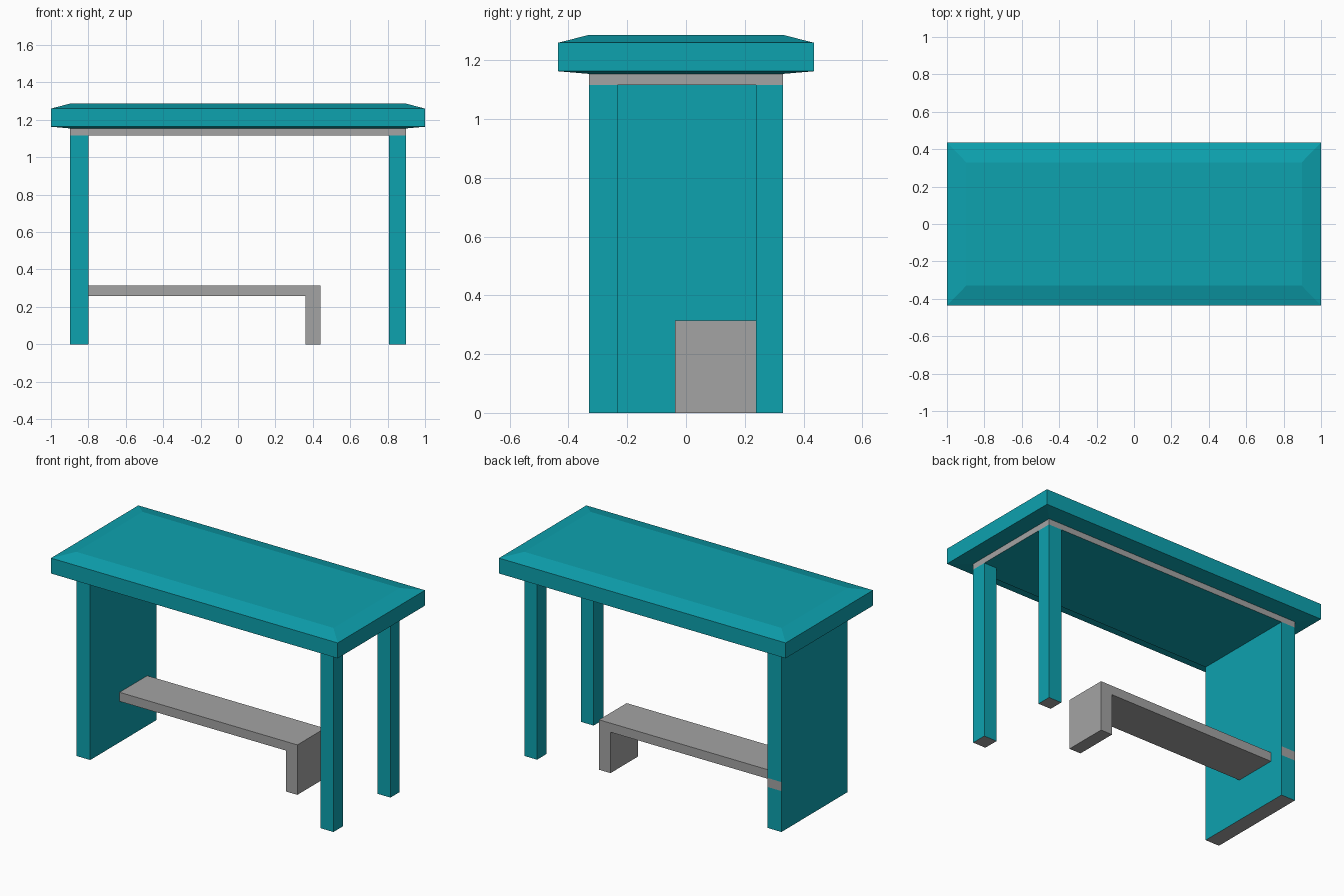
import bpy, bmesh
from mathutils import Vector

if "Cube" in bpy.data.objects:
    bpy.data.objects.remove(bpy.data.objects["Cube"])


def material(name, rgb):
    m = bpy.data.materials.new(name)
    m.diffuse_color = (*rgb, 1)
    m.use_nodes = True
    m.node_tree.nodes["Principled BSDF"].inputs["Base Color"].default_value = m.diffuse_color
    return m


teal = material("teal_paint", (0.004, 0.36, 0.43))
grey = material("bare_grey", (0.37, 0.37, 0.37))


def finish(name, bm, is_grey):
    """Turn a bmesh into an object; is_grey(face) picks the unpainted faces."""
    bmesh.ops.recalc_face_normals(bm, faces=bm.faces)
    bm.normal_update()
    me = bpy.data.meshes.new(name)
    me.materials.append(teal)
    me.materials.append(grey)
    for f in bm.faces:
        f.material_index = 1 if is_grey(f) else 0
    bm.to_mesh(me)
    bm.free()
    ob = bpy.data.objects.new(name, me)
    bpy.context.collection.objects.link(ob)
    return ob


def loft(sections):
    """Stack rectangles (x0, x1, y0, y1, z) into a closed solid."""
    bm = bmesh.new()
    rings = [[bm.verts.new(p) for p in
              ((x0, y0, z), (x1, y0, z), (x1, y1, z), (x0, y1, z))]
             for x0, x1, y0, y1, z in sections]
    for a, b in zip(rings, rings[1:]):
        for i in range(4):
            j = (i + 1) % 4
            bm.faces.new((a[i], a[j], b[j], b[i]))
    bm.faces.new(rings[0][::-1])
    bm.faces.new(rings[-1])
    return bm


def faces_down(f):
    return f.normal.z < -0.9


OUTER = (-1, 1, -0.435, 0.435)
INNER = (-0.897, 0.897, -0.33, 0.33)
UNDER, SEAM = 1.117, 1.154

# Table top with chamfered upper and lower faces
finish("table_top", loft([(*INNER, SEAM), (*OUTER, 1.163),
                          (*OUTER, 1.26), (*INNER, 1.287)]),
       lambda f: False)

# Support plate: bare edges, painted underside
finish("support_plate", loft([(*INNER, UNDER), (*INNER, SEAM)]),
       lambda f: abs(f.normal.z) < 0.5)

# Two square legs on the right
for name, y0, y1 in (("front_leg", -0.33, -0.233), ("back_leg", 0.238, 0.33)):
    finish(name, loft([(0.808, 0.897, y0, y1, 0),
                       (0.808, 0.897, y0, y1, UNDER)]), faces_down)

# Solid side panel on the left, with a bare strip on its back edge
side = (-0.897, -0.8, -0.33, 0.33)
finish("side_panel", loft([(*side, z) for z in (0, 0.258, 0.315, UNDER)]),
       lambda f: faces_down(f) or (f.normal.y > 0.9 and
                                   0.26 < f.calc_center_median().z < 0.315))

# Low footrest shelf: L-shaped profile extruded in depth
bm = bmesh.new()
profile = [(-0.8, 0.258), (0.36, 0.258), (0.36, 0), (0.44, 0),
           (0.44, 0.315), (-0.8, 0.315)]
face = bm.faces.new([bm.verts.new((x, -0.037, z)) for x, z in profile])
ext = bmesh.ops.extrude_face_region(bm, geom=[face])
bmesh.ops.translate(bm, vec=Vector((0, 0.275, 0)),
                    verts=[v for v in ext["geom"]
                           if isinstance(v, bmesh.types.BMVert)])
finish("footrest", bm, lambda f: True)
